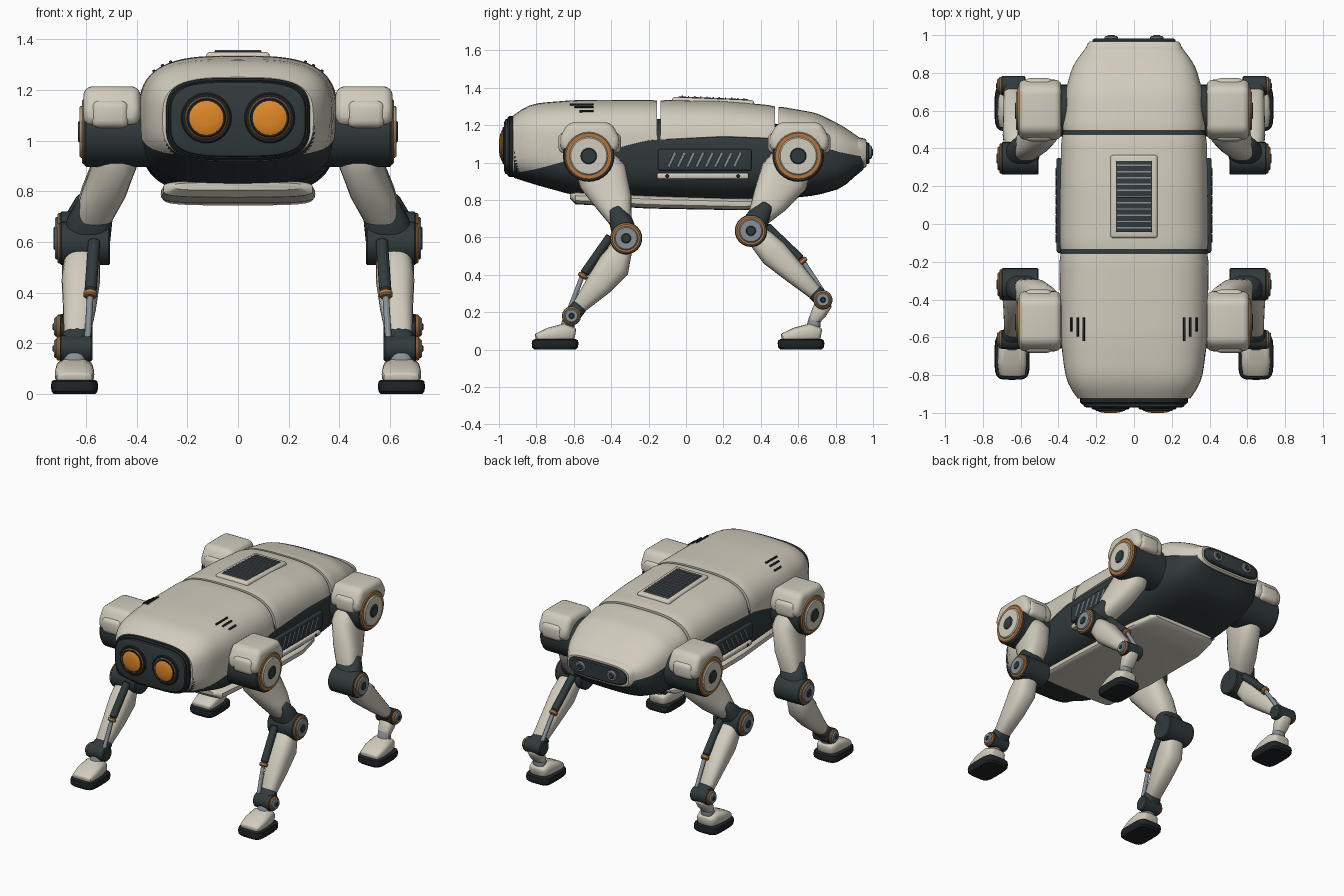
import bpy, bmesh, math
from mathutils import Vector, Euler

cube = bpy.data.objects.get("Cube")
if cube:
    bpy.data.objects.remove(cube, do_unlink=True)


def material(name, rgb):
    m = bpy.data.materials.new(name)
    m.use_nodes = True
    m.diffuse_color = (*rgb, 1)
    m.node_tree.nodes["Principled BSDF"].inputs["Base Color"].default_value = (*rgb, 1)
    return m


CREAM = material("warm cream", (0.64, 0.60, 0.51))
DARK = material("dark slate", (0.03, 0.042, 0.045))
BLACK = material("rubber black", (0.013, 0.017, 0.018))
STEEL = material("steel grey", (0.25, 0.28, 0.31))
COPPER = material("copper", (0.42, 0.19, 0.06))
AMBER = material("amber", (0.75, 0.25, 0.02))
X, Y, Z = Vector((1, 0, 0)), Vector((0, 1, 0)), Vector((0, 0, 1))


def finish(name, bm, mat, mirror=False):
    bmesh.ops.recalc_face_normals(bm, faces=bm.faces)
    me = bpy.data.meshes.new(name)
    bm.to_mesh(me)
    bm.free()
    me.materials.append(mat)
    ob = bpy.data.objects.new(name, me)
    bpy.context.collection.objects.link(ob)
    bpy.ops.object.select_all(action="DESELECT")
    ob.select_set(True)
    bpy.context.view_layer.objects.active = ob
    bpy.ops.object.shade_smooth_by_angle(angle=math.radians(35))
    if mirror:
        ob.modifiers.new("mirror", "MIRROR").use_mirror_merge = False
    return ob


def power(c, n):
    return math.copysign(abs(c) ** (2 / n), c)


def oval(c, u, v, n=3.0, count=32):
    """Superellipse ring about c with half axes u and v."""
    angles = [2 * math.pi * i / count for i in range(count)]
    return [Vector(c) + u * power(math.cos(a), n) + v * power(math.sin(a), n) for a in angles]


def loft(name, rings, mat, mirror=False):
    bm = bmesh.new()
    rows = [[bm.verts.new(p) for p in r] for r in rings]
    k = len(rows[0])
    for a, b in zip(rows, rows[1:]):
        for i in range(k):
            bm.faces.new((a[i], a[(i + 1) % k], b[(i + 1) % k], b[i]))
    bm.faces.new(rows[0])
    bm.faces.new(rows[-1])
    return finish(name, bm, mat, mirror)


def limb(name, stations, mat, n=2.6):
    """Rounded mirrored limb through (x, y, z, half width, half depth)."""
    pts = [Vector(s[:3]) for s in stations]
    rings, last = [], len(pts) - 1
    for i, s in enumerate(stations):
        t = (pts[min(i + 1, last)] - pts[max(i - 1, 0)]).normalized()
        v = X.cross(t).normalized()
        ring = oval(pts[i], X * s[3], v * s[4], n, 24)
        cap = [oval(pts[i] + t * s[4] * o * (1 if i else -1), X * s[3] * f, v * s[4] * f, n, 24)
               for o, f in ((0.2, 0.9), (0.35, 0.65))]
        rings += cap[::-1] + [ring] if i == 0 else [ring] + (cap if i == last else [])
    return loft(name, rings, mat, True)


def box(name, c, size, mat, bevel=0.0, rot=(0, 0, 0), mirror=False):
    bm = bmesh.new()
    bmesh.ops.create_cube(bm, size=1)
    bmesh.ops.scale(bm, vec=size, verts=bm.verts)
    if bevel:
        bmesh.ops.bevel(bm, geom=bm.edges[:], offset=bevel, segments=3, profile=0.5, affect="EDGES")
    bmesh.ops.rotate(bm, matrix=Euler(rot).to_matrix(), verts=bm.verts)
    bmesh.ops.translate(bm, vec=c, verts=bm.verts)
    return finish(name, bm, mat, mirror)


def rod(name, a, b, r, mat, chamfer=0.006):
    """Mirrored cylinder from a to b with rounded rims."""
    a, b = Vector(a), Vector(b)
    t = (b - a).normalized()
    u = t.orthogonal().normalized()
    v = t.cross(u)
    c = min(chamfer, (b - a).length * 0.4)
    steps = ((a, r - c), (a + t * c, r), (b - t * c, r), (b, r - c))
    return loft(name, [oval(p, u * q, v * q, 2) for p, q in steps], mat, True)


# Body stations: y, top, bottom, half width, shell edge height
BODY = [(-0.93, 1.24, 0.925, 0.29, 0.94), (-0.88, 1.29, 0.905, 0.335, 0.95),
        (-0.8, 1.318, 0.88, 0.365, 0.965), (-0.6, 1.334, 0.825, 0.39, 1.02),
        (-0.2, 1.336, 0.80, 0.395, 1.12), (0.2, 1.33, 0.785, 0.393, 1.14),
        (0.47, 1.305, 0.80, 0.387, 1.13), (0.7, 1.265, 0.825, 0.365, 1.09),
        (0.84, 1.195, 0.865, 0.325, 1.05), (0.96, 1.11, 0.98, 0.235, 1.03)]
POWER = 3.2


def body(y):
    """Centre height, half height, half width and shell edge at y."""
    total = [0] * 4
    for q in (y - 0.03, y, y + 0.03):
        q = min(max(q, BODY[0][0]), BODY[-1][0])
        a, b = next((a, b) for a, b in zip(BODY, BODY[1:]) if q <= b[0])
        f = (q - a[0]) / (b[0] - a[0])
        total = [t + (m + (n - m) * f) / 3 for t, m, n in zip(total, a[1:], b[1:])]
    top, bottom, width, edge = total
    return (top + bottom) / 2, (top - bottom) / 2, width, edge


def shell(name, y0, y1, count=18):
    rings = []
    for i in range(count + 1):
        y = y0 + (y1 - y0) * i / count
        zc, h, w, edge = body(y)
        s = (edge - zc) / h
        t0 = math.asin(math.copysign(abs(s) ** (POWER / 2), s))
        k = 0.985 if i in (0, count) else 1
        arc = [t0 + (math.pi - 2 * t0) * j / 40 for j in range(41)]
        ring = [(w * f * power(math.cos(t), POWER), y, zc + h * f * power(math.sin(t), POWER))
                for f, ts in ((k, arc), (0.92, arc[::-1])) for t in ts]
        rings.append(ring)
    loft(name, rings, CREAM)


for part, y0, y1 in (("front_shell", -0.925, -0.155), ("middle_shell", -0.135, 0.475),
                     ("rear_shell", 0.495, 0.955)):
    shell(part, y0, y1)

hull = []
for i in range(41):
    y = -0.92 + 1.87 * i / 40
    zc, h, w, edge = body(y)
    ring = oval((0, y, zc), X * w * 0.985, Z * h, POWER, 64)
    for p in ring:
        p.z = zc + (p.z - zc) * (0.62 if p.z > zc else 1)
    hull.append(ring)
loft("hull", hull, DARK)


# Face plate, rear plate and lamps
def plate(name, z, steps, mat, n=3.6):
    loft(name, [oval((0, y, z), X * w, Z * h, n, 48) for y, w, h in steps], mat)


plate("face_rim", 1.085, [(-0.9, 0.285, 0.163), (-0.945, 0.285, 0.163), (-0.955, 0.275, 0.153)], BLACK)
plate("face_plate", 1.085, [(-0.95, 0.27, 0.15), (-0.966, 0.265, 0.145), (-0.972, 0.25, 0.13)], DARK)
plate("rear_rim", 1.05, [(0.92, 0.26, 0.085), (0.955, 0.245, 0.078), (0.965, 0.235, 0.07)], CREAM)
plate("rear_plate", 1.05, [(0.95, 0.222, 0.06), (0.975, 0.22, 0.058), (0.982, 0.21, 0.05)], DARK)
for name, y, r, mat in (("eye_socket", -0.982, 0.1, BLACK), ("eye_ring", -0.986, 0.086, COPPER),
                        ("eye_bezel", -0.99, 0.08, BLACK)):
    rod(name, (0.125, -0.95, 1.09), (0.125, y, 1.09), r, mat)
loft("eye_lens", [oval((0.125, y, 1.09), X * r, Z * r, 2) for y, r in
                  ((-0.97, 0.068), (-0.991, 0.067), (-0.996, 0.055), (-1.0, 0.03))], AMBER, True)
rod("rear_lamp_ring", (0.12, 0.96, 1.055), (0.12, 0.995, 1.055), 0.036, STEEL)
rod("rear_lamp", (0.12, 0.96, 1.055), (0.12, 1.0, 1.055), 0.022, DARK)

# Roof hatch and grille
TILT = (-0.04, 0, 0)
box("hatch_frame", (0, 0.145, 1.324), (0.25, 0.44, 0.036), CREAM, 0.015, TILT)
box("hatch_grille", (0, 0.145, 1.328), (0.195, 0.38, 0.036), DARK, 0.008, TILT)
for i in range(11):
    y = -0.02 + 0.033 * i
    box("hatch_slat", (0, y, 1.345 - 0.04 * (y - 0.145)), (0.18, 0.007, 0.012), STEEL, 0, TILT)

# Shoulder slots set into the front shell
for x, length in ((0.33, 0.075), (0.297, 0.1), (0.265, 0.125)):
    y = -0.495 - length / 2
    zc, h, w, edge = body(y)
    height = lambda q: zc + h * (1 - (q / w) ** POWER) ** (1 / POWER)
    slope = math.atan2(height(x - 0.01) - height(x + 0.01), 0.02)
    box("shell_slot", (x, y, height(x)), (0.012, length, 0.016), BLACK, 0.003, (0, slope, 0), True)

# Flank vents, rails and belly guard
box("vent_panel", (0.385, 0.1, 1.015), (0.05, 0.5, 0.115), DARK, 0.01, mirror=True)
for i in range(8):
    box("vent_bar", (0.41, -0.075 + 0.05 * i, 1.015), (0.01, 0.014, 0.085), STEEL, 0.003, (-0.45, 0, 0), True)
box("side_rail", (0.38, 0.09, 0.928), (0.05, 0.49, 0.032), CREAM, 0.01, mirror=True)
for y in (-0.1, 0.28):
    rod("rail_bolt", (0.395, y, 0.928), (0.409, y, 0.928), 0.01, BLACK, 0.002)
guard = [(-0.62, 0.82, 0.25, 0.015), (-0.59, 0.81, 0.295, 0.033), (-0.2, 0.79, 0.305, 0.036),
         (0.3, 0.778, 0.295, 0.033), (0.47, 0.785, 0.26, 0.028), (0.5, 0.79, 0.23, 0.012)]
loft("belly_guard", [oval((0, y, z), X * w, Z * h, 4, 40) for y, z, w, h in guard], CREAM)


# Legs
def joint(name, x0, x1, y, z, r, face):
    layers = ((0, 1, DARK), (0.011, 0.93, COPPER), (0.021, 0.74, face), (0.026, 0.32, DARK))
    for i, (dx, f, mat) in enumerate(layers):
        rod(f"{name}_{('drum', 'ring', 'disc', 'hub')[i]}", (x0 + i * 0.01, y, z), (x1 + dx, y, z), r * f, mat)


def leg(side, hip, knee, ankle, foot, thigh, shin):
    # Hip housing and joint
    arch = [(-0.15, 0.02), (-0.165, 0.09), (-0.115, 0.18), (0.115, 0.18), (0.165, 0.09), (0.15, 0.02)]
    bm = bmesh.new()
    base = bm.faces.new([bm.verts.new((0.385, hip + 0.005 + y, 1.035 + z)) for y, z in arch])
    ext = bmesh.ops.extrude_face_region(bm, geom=[base])["geom"]
    bmesh.ops.translate(bm, vec=(0.225, 0, 0), verts=[g for g in ext if isinstance(g, bmesh.types.BMVert)])
    if not any(len(f.verts) == 6 and f.calc_center_median().x < 0.4 for f in bm.faces):
        bm.faces.new([v for v in bm.verts if v.co.x < 0.4])
    bmesh.ops.bevel(bm, geom=bm.edges[:], offset=0.04, segments=4, profile=0.5, affect="EDGES", clamp_overlap=True)
    finish(side + "_hip_housing", bm, CREAM, True)
    box(side + "_hip_cover", (0.505, hip + 0.005, 1.105), (0.15, 0.335, 0.11), CREAM, 0.03, mirror=True)
    joint(side + "_hip", 0.33, 0.605, hip, 1.035, 0.138, CREAM)

    # Thigh, knee and shin
    limb(side + "_thigh", thigh, CREAM)
    ky, kz = knee
    ty, tz = thigh[-1][1:3]
    limb(side + "_knee_bracket", [(0.575, ty + (ty - ky), tz + 0.06, 0.065, 0.04), (0.585, ty, tz, 0.09, 0.062),
                                  (0.6, ky, kz, 0.095, 0.07)], DARK)
    joint(side + "_knee", 0.505, 0.702, ky, kz, 0.086, STEEL)
    limb(side + "_shin", shin, CREAM)

    # Piston along the upper face of the shin
    a, b = Vector((0.57, *knee)), Vector((0.6, *ankle))
    t = (b - a).normalized()
    up = X.cross(t).normalized()
    up *= math.copysign(1, up.z)
    p = [a.lerp(b, f) + up * o + X * -0.005 for f, o in ((0.08, 0.075), (0.56, 0.075), (0.61, 0.073), (0.95, 0.03))]
    rod(side + "_piston_sleeve", p[0], p[1], 0.024, DARK)
    rod(side + "_piston_collar", p[1], p[2], 0.027, COPPER)
    rod(side + "_piston_rod", p[2], p[3], 0.013, STEEL, 0.002)

    # Ankle and foot
    ay, az = ankle
    limb(side + "_ankle_bracket", [(0.635, *(shin[-1][1:3]), 0.058, 0.042), (0.645, ay, az, 0.062, 0.046)], DARK)
    joint(side + "_ankle", 0.575, 0.705, ay, az, 0.051, STEEL)
    limb(side + "_ankle_link", [(0.645, foot + 0.075, 0.17, 0.04, 0.032), (0.645, foot + 0.06, 0.09, 0.045, 0.04)], STEEL)
    if side == "rear":
        limb("rear_lower_shin", [(0.645, ay + 0.005, az - 0.02, 0.05, 0.045),
                                 (0.645, ay - 0.02, 0.2, 0.05, 0.042), (0.645, ay - 0.05, 0.15, 0.04, 0.03)], CREAM)
    limb(side + "_foot", [(0.645, foot + dy, z, w, h) for dy, z, w, h in
                          ((-0.095, 0.062, 0.07, 0.026), (-0.03, 0.078, 0.078, 0.04),
                           (0.05, 0.09, 0.074, 0.05), (0.095, 0.082, 0.062, 0.038))], CREAM, 3.2)
    loft(side + "_sole", [oval((0.645, foot, z), X * 0.093 * f, Y * 0.125 * f, 4.5) for z, f in
                          ((0, 0.88), (0.012, 0.98), (0.035, 1), (0.05, 0.97), (0.056, 0.88))], BLACK, True)


leg("front", -0.52, (-0.32, 0.595), (-0.612, 0.18), -0.7,
    [(0.475, -0.49, 1.0, 0.08, 0.115), (0.48, -0.445, 0.925, 0.085, 0.135),
     (0.53, -0.385, 0.79, 0.088, 0.1), (0.57, -0.35, 0.69, 0.075, 0.062)],
    [(0.615, -0.345, 0.54, 0.07, 0.06), (0.62, -0.385, 0.45, 0.076, 0.088),
     (0.625, -0.465, 0.35, 0.066, 0.072), (0.635, -0.57, 0.23, 0.052, 0.04)])
leg("rear", 0.6, (0.347, 0.635), (0.732, 0.266), 0.615,
    [(0.475, 0.565, 1.0, 0.08, 0.115), (0.48, 0.525, 0.925, 0.085, 0.135),
     (0.53, 0.45, 0.8, 0.088, 0.1), (0.57, 0.39, 0.71, 0.075, 0.062)],
    [(0.615, 0.4, 0.59, 0.07, 0.065), (0.62, 0.47, 0.515, 0.075, 0.078),
     (0.63, 0.58, 0.41, 0.062, 0.06), (0.64, 0.69, 0.305, 0.05, 0.04)])
